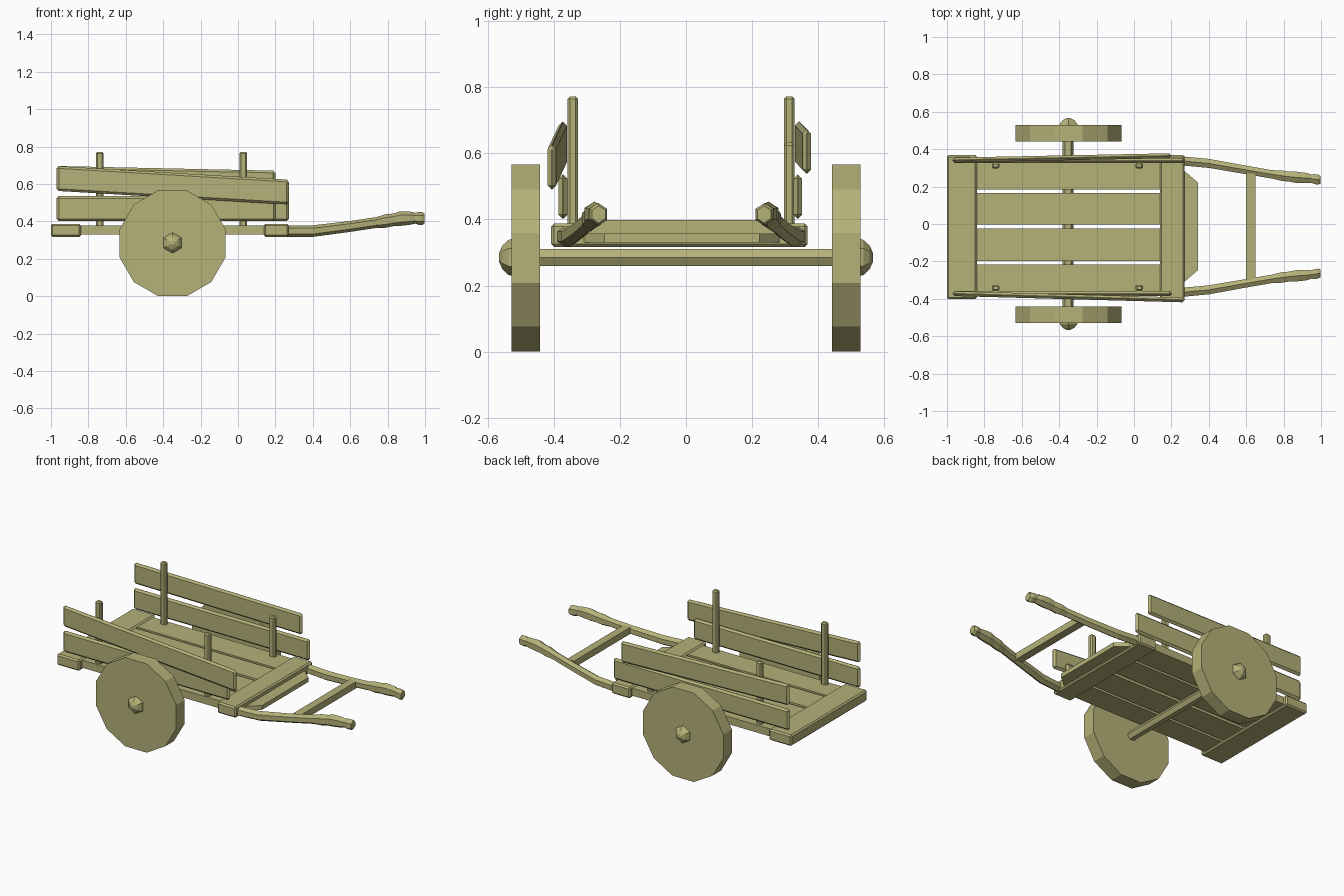
import bpy, bmesh, math
from mathutils import Vector

cube = bpy.data.objects.get("Cube")
if cube:
    bpy.data.objects.remove(cube, do_unlink=True)

WOOD_COLOR = (0.46, 0.44, 0.19, 1)
wood = bpy.data.materials.new("pale_wood")
wood.use_nodes = True
wood.diffuse_color = WOOD_COLOR
wood.node_tree.nodes["Principled BSDF"].inputs["Base Color"].default_value = WOOD_COLOR


def finish(bm, name, bevel=0):
    bmesh.ops.recalc_face_normals(bm, faces=bm.faces)
    mesh = bpy.data.meshes.new(name)
    bm.to_mesh(mesh)
    bm.free()
    mesh.materials.append(wood)
    ob = bpy.data.objects.new(name, mesh)
    bpy.context.collection.objects.link(ob)
    if bevel:
        mod = ob.modifiers.new("chamfer", 'BEVEL')
        mod.width = bevel
        mod.segments = 1
    return ob


def loft(name, rings, bevel=0):
    """Skin a row of equal-length point rings and cap both ends."""
    bm = bmesh.new()
    loops = [[bm.verts.new(p) for p in ring] for ring in rings]
    n = len(loops[0])
    for a, b in zip(loops, loops[1:]):
        for i in range(n):
            j = (i + 1) % n
            bm.faces.new((a[i], a[j], b[j], b[i]))
    bm.faces.new(loops[0])
    bm.faces.new(loops[-1])
    return finish(bm, name, bevel)


def rect_x(x, y0, y1, z0, z1):
    return [(x, y0, z0), (x, y1, z0), (x, y1, z1), (x, y0, z1)]


def box(name, x0, x1, y0, y1, z0, z1, bevel=0):
    return loft(name, [rect_x(x, y0, y1, z0, z1) for x in (x0, x1)], bevel)


def lathe_y(name, profile, sides, cx, cz, turn):
    """Rings around the y axis from (y, radius) pairs."""
    def ring(y, r):
        angles = [turn + math.tau * i / sides for i in range(sides)]
        return [(cx + r * math.cos(a), y, cz + r * math.sin(a)) for a in angles]
    return loft(name, [ring(y, r) for y, r in profile])


# Wheels, hubs and axle
CX, CZ = -0.35, 0.283
for side, s in (("left", 1), ("right", -1)):
    lathe_y(f"wheel_{side}", [(s * 0.442, 0.293), (s * 0.528, 0.293)], 12, CX, CZ, math.pi / 12)
    lathe_y(f"hub_{side}", [(s * 0.52, 0.057), (s * 0.537, 0.053), (s * 0.555, 0.036),
                            (s * 0.566, 0.012)], 6, CX, CZ + 0.002, math.pi / 6)
lathe_y("axle", [(-0.45, 0.03), (0.45, 0.03)], 6, -0.353, CZ + 0.002, 0)

# Bed planks
for i, (y0, y1) in enumerate([(-0.37, -0.217), (-0.199, -0.025), (-0.003, 0.166), (0.184, 0.345)]):
    box(f"bed_plank_{i}", -0.86, 0.16, y0, y1, 0.33, 0.378)

# End battens and the tapered front ledge
box("rear_batten", -1.0, -0.84, -0.402, 0.368, 0.317, 0.387, 0.009)
box("front_batten", 0.138, 0.27, -0.408, 0.368, 0.317, 0.387, 0.009)
loft("front_ledge", [rect_x(0.25, -0.325, 0.3, 0.33, 0.358),
                     rect_x(0.342, -0.247, 0.222, 0.33, 0.358)])


# Side boards: rear and front ends given as (x, y centre, z bottom)
def board(name, rear, front, height=0.133, thick=0.026):
    rings = [rect_x(x, y - thick / 2, y + thick / 2, z, z + height) for x, y, z in (rear, front)]
    return loft(name, rings, 0.012)


board("right_upper_board", (-0.97, -0.372, 0.563), (0.272, -0.406, 0.49))
board("right_lower_board", (-0.97, -0.372, 0.402), (0.203, -0.372, 0.402))
board("left_upper_board", (-0.97, 0.342, 0.563), (0.2, 0.365, 0.538))
board("left_lower_board", (-0.97, 0.338, 0.402), (0.272, 0.338, 0.402))

# Stakes
for name, x, y, top in [("rear_right", -0.74, -0.342, 0.772), ("front_right", 0.028, -0.342, 0.772),
                        ("rear_left", -0.74, 0.312, 0.772), ("front_left", 0.028, 0.312, 0.632)]:
    box(f"{name}_stake", x - 0.02, x + 0.02, y - 0.016, y + 0.016, 0.35, top, 0.008)

# Shafts with lumpy hand grips: x, y offset from centre plane, z, radius
MID_Y = -0.014
shaft = [(0.25, 0.352, 0.348, 0.031), (0.4, 0.338, 0.348, 0.031), (0.6, 0.303, 0.373, 0.029),
         (0.74, 0.279, 0.394, 0.029), (0.79, 0.272, 0.402, 0.036), (0.83, 0.267, 0.408, 0.034),
         (0.87, 0.263, 0.415, 0.039), (0.92, 0.26, 0.417, 0.035), (0.95, 0.256, 0.417, 0.029),
         (0.965, 0.254, 0.416, 0.034), (0.985, 0.251, 0.415, 0.034), (0.998, 0.25, 0.415, 0.026)]
for side, s in (("left", 1), ("right", -1)):
    rings = []
    for x, y, z, r in shaft:
        angles = [math.pi / 6 + math.tau * i / 6 for i in range(6)]
        rings.append([Vector((x, MID_Y + s * y + r * 0.9 * math.cos(a), z + r * math.sin(a)))
                      for a in angles])
    loft(f"shaft_{side}", rings)

# Crossbar between the shafts
box("shaft_crossbar", 0.6, 0.65, -0.3, 0.27, 0.356, 0.398)
